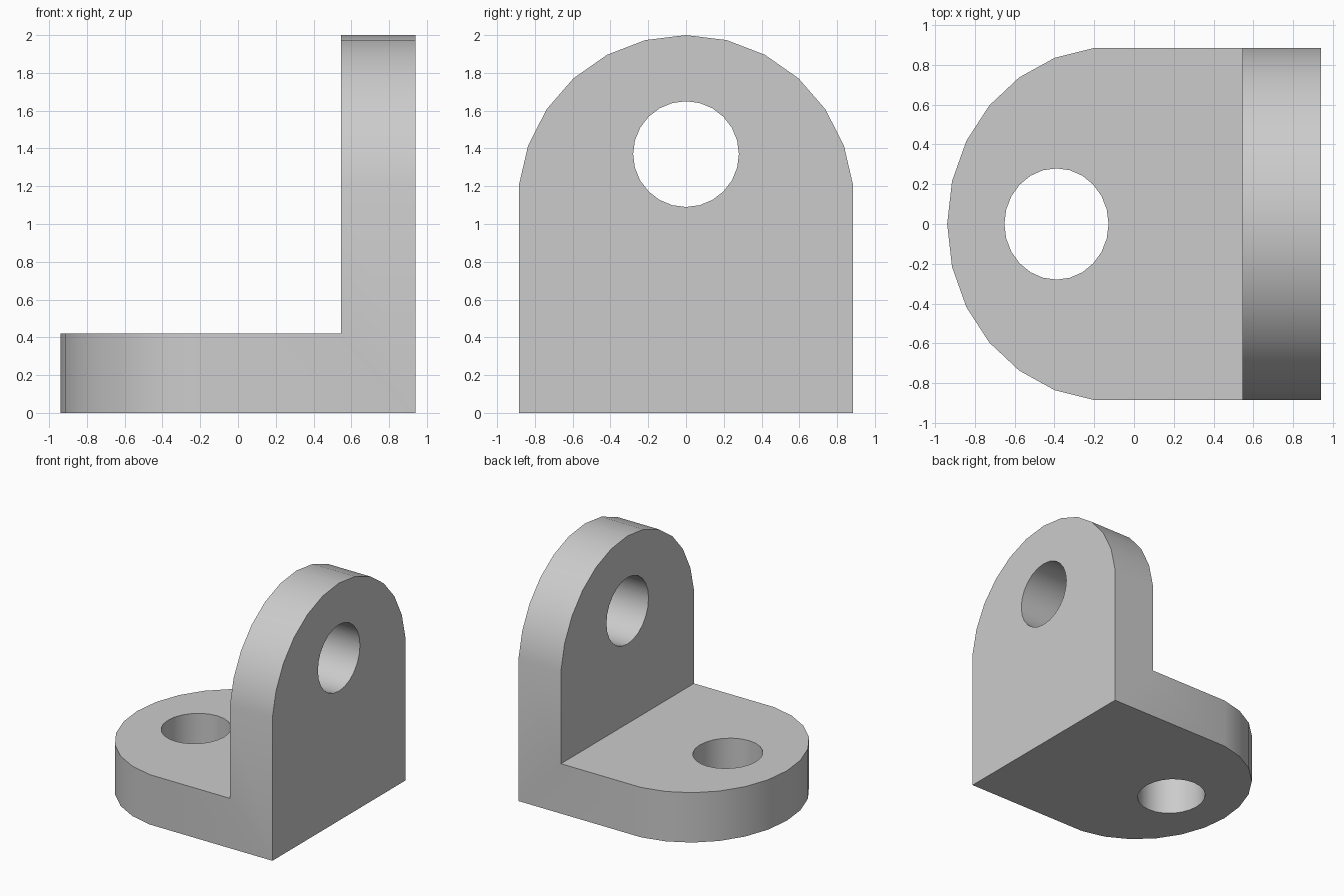
import bpy, bmesh
from math import sin, cos, radians, pi

default = bpy.data.objects.get("Cube")
if default:
    bpy.data.objects.remove(default, do_unlink=True)

HALF_WIDTH, RADIUS = 0.885, 0.89
LEFT, RIGHT = -0.94, 0.94
INNER = 0.545          # inner face of the upright
BASE_TOP, HEIGHT = 0.42, 2.0

grey = bpy.data.materials.new("plain grey")
grey.use_nodes = True
grey.diffuse_color = (0.6, 0.6, 0.6, 1)
grey.node_tree.nodes["Principled BSDF"].inputs["Base Color"].default_value = (0.6, 0.6, 0.6, 1)


def prism(name, points, offset):
    """Extrude a closed outline along an offset vector."""
    bm = bmesh.new()
    face = bm.faces.new([bm.verts.new(p) for p in points])
    result = bmesh.ops.extrude_face_region(bm, geom=[face], use_keep_orig=True)
    moved = [g for g in result["geom"] if isinstance(g, bmesh.types.BMVert)]
    bmesh.ops.translate(bm, verts=moved, vec=offset)
    bmesh.ops.recalc_face_normals(bm, faces=bm.faces[:])
    mesh = bpy.data.meshes.new(name)
    bm.to_mesh(mesh)
    bm.free()
    mesh.materials.append(grey)
    obj = bpy.data.objects.new(name, mesh)
    bpy.context.collection.objects.link(obj)
    return obj


def rounded_end(tip, depth):
    """Arc of (across, along) points whose crown reaches tip."""
    centre = tip - depth
    angles = [radians(14 * i) for i in range(-6, 7)]
    return [(RADIUS * sin(a), centre + depth * cos(a)) for a in angles]


def ring(centre, r_across, r_along, count=24):
    steps = [2 * pi * i / count for i in range(count)]
    return [(r_across * cos(a), centre + r_along * sin(a)) for a in steps]


def combine(target, other, operation):
    mod = target.modifiers.new(operation.lower(), 'BOOLEAN')
    mod.operation, mod.solver, mod.object = operation, 'EXACT', other
    bpy.context.view_layer.objects.active = target
    bpy.ops.object.modifier_apply(modifier=mod.name)
    bpy.data.objects.remove(other, do_unlink=True)


# Upright plate with a round top
outline = [(-HALF_WIDTH, 0)] + rounded_end(HEIGHT, RADIUS) + [(HALF_WIDTH, 0)]
bracket = prism("bracket", [(INNER, y, z) for y, z in outline], (RIGHT - INNER, 0, 0))

# Base plate with a slightly flattened round end
outline = [(-HALF_WIDTH, -RIGHT)] + rounded_end(-LEFT, 0.823) + [(HALF_WIDTH, -RIGHT)]
base = prism("base_plate", [(-a, y, 0) for y, a in outline], (0, 0, BASE_TOP))
combine(bracket, base, 'UNION')

# Bolt holes through both plates
upright_hole = prism("upright_hole", [(INNER - 0.1, y, z) for y, z in ring(1.37, 0.28, 0.28)], (0.6, 0, 0))
combine(bracket, upright_hole, 'DIFFERENCE')
base_hole = prism("base_hole", [(x, y, -0.1) for y, x in ring(-0.39, 0.28, 0.262)], (0, 0, 0.6))
combine(bracket, base_hole, 'DIFFERENCE')

# Smooth rounded walls, crisp edges
bpy.ops.object.select_all(action='DESELECT')
bracket.select_set(True)
bpy.context.view_layer.objects.active = bracket
bpy.ops.object.shade_smooth_by_angle(angle=radians(30))
